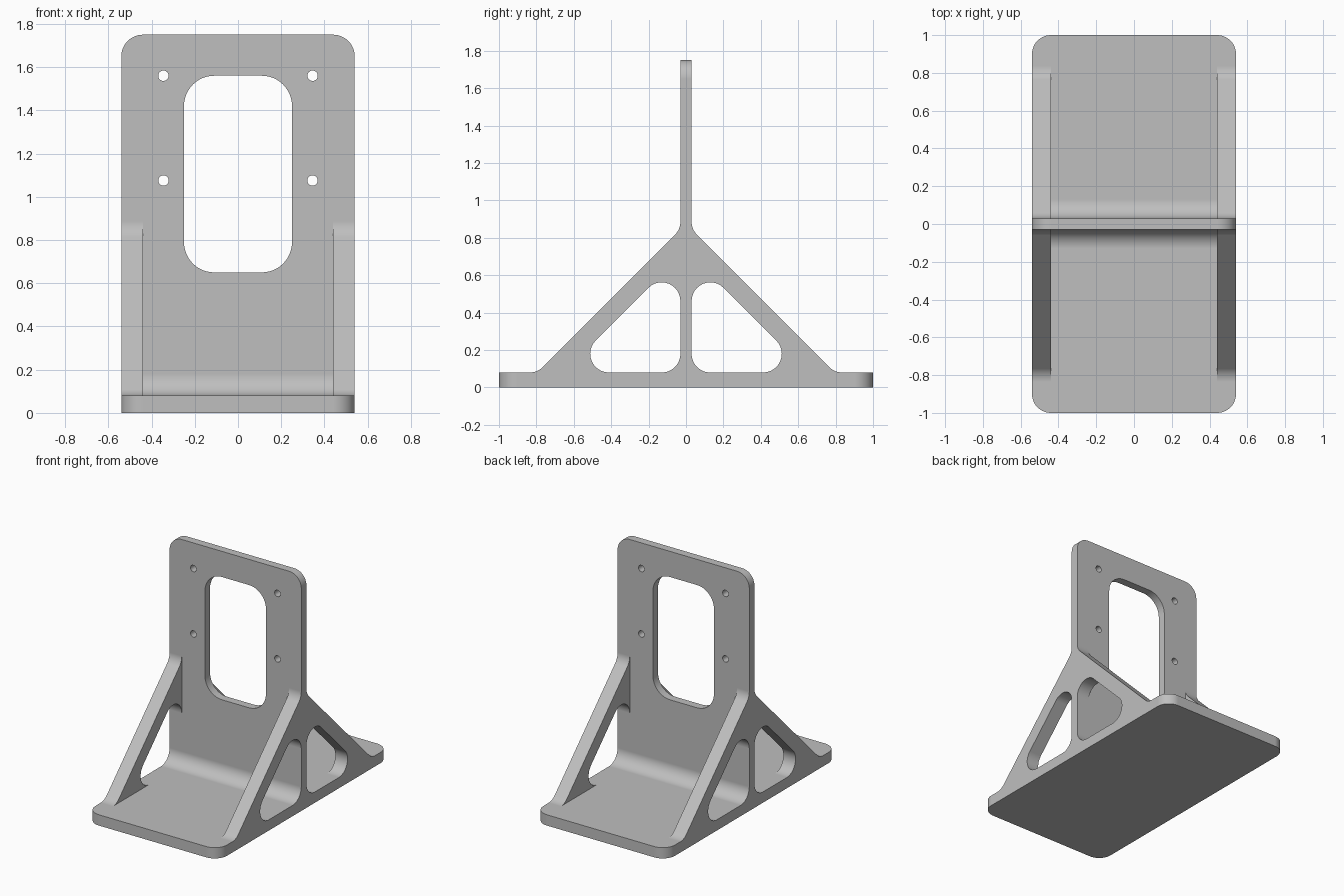
import bpy, bmesh
from math import cos, sin, pi
from mathutils import Vector

X, F, W, H, R = 0.54, 0.08, 0.03, 1.75, 0.1   # half width, floor top, half wall, height, fillet
RIB_IN = 0.44                                 # inner face of the side ribs

old = bpy.data.objects.get("Cube")
if old:
    bpy.data.objects.remove(old, do_unlink=True)

grey = bpy.data.materials.new("plain grey")
grey.use_nodes = True
grey.diffuse_color = (0.52, 0.52, 0.52, 1)
grey.node_tree.nodes["Principled BSDF"].inputs["Base Color"].default_value = (0.52, 0.52, 0.52, 1)


def rounded(points, radii, seg=12):
    """Polygon outline with each corner replaced by a tangent arc."""
    out = []
    pts = [Vector(p) for p in points]
    for i, (p, r) in enumerate(zip(pts, radii)):
        if r == 0:
            out.append(tuple(p))
            continue
        a = (pts[i - 1] - p).normalized()
        b = (pts[(i + 1) % len(pts)] - p).normalized()
        half = a.angle(b) / 2
        centre = p + (a + b).normalized() * (r / sin(half))
        start = p + a * (r * cos(half) / sin(half)) - centre
        end = p + b * (r * cos(half) / sin(half)) - centre
        sweep = start.angle(end)
        for k in range(seg + 1):
            t = k / seg
            v = (start * sin((1 - t) * sweep) + end * sin(t * sweep)) / sin(sweep)
            out.append(tuple(centre + v))
    return out


def prism(name, outline, axis, lo, hi, edit=None):
    """Extrude an outline along x or y from lo to hi."""
    bm = bmesh.new()
    place = (lambda a, b: (lo, a, b)) if axis == "x" else (lambda a, b: (a, lo, b))
    face = bm.faces.new([bm.verts.new(place(a, b)) for a, b in outline])
    ext = bmesh.ops.extrude_face_region(bm, geom=[face])
    for v in ext["geom"]:
        if isinstance(v, bmesh.types.BMVert):
            setattr(v.co, axis, hi)
    if edit:
        edit(bm)
    bmesh.ops.recalc_face_normals(bm, faces=bm.faces)
    mesh = bpy.data.meshes.new(name)
    bm.to_mesh(mesh)
    bm.free()
    mesh.materials.append(grey)
    obj = bpy.data.objects.new(name, mesh)
    bpy.context.collection.objects.link(obj)
    return obj


def round_plate_corners(bm):
    picked = []
    for e in bm.edges:
        a, b = (v.co for v in e.verts)
        if abs(a.x - b.x) > 0.01:
            continue
        base_corner = abs(a.y) > 0.99 and abs(b.y) > 0.99 and a.y * b.y > 0
        top_corner = min(a.z, b.z) > H - 0.01
        if base_corner or top_corner:
            picked.append(e)
    bmesh.ops.bevel(bm, geom=picked, offset=R, segments=12, profile=0.5, affect="EDGES")


def combine(target, tool, operation):
    bpy.context.view_layer.objects.active = target
    mod = target.modifiers.new("combine", "BOOLEAN")
    mod.operation = operation
    mod.solver = "EXACT"
    mod.object = tool
    bpy.ops.object.modifier_apply(modifier=mod.name)
    bpy.data.objects.remove(tool, do_unlink=True)


# Base plate and upright as one filleted inverted T
half = rounded([(1, 0), (1, F), (W, F), (W, H)], [0, 0, R, 0])
bracket = prism("bracket", half + [(-y, z) for y, z in reversed(half)], "x", -X, X,
                round_plate_corners)

# Diagonal side ribs, rooted slightly inside the plates
outer = rounded([(1, F), (0.795, F), (W, 0.845), (W, H)], [0, R, R, 0])[1:-1]
inner = rounded([(W, F), (0.6535, F), (W, 0.7035)], [0, R, R])[1:]
root_y, root_z = 0.01, 0.04
rib = ([(outer[0][0], root_z)] + outer + [(root_y, outer[-1][1]), (root_y, inner[-1][1])]
       + inner[::-1] + [(inner[0][0], root_z)])
for sx in (-1, 1):
    for sy in (-1, 1):
        combine(bracket, prism("rib", [(sy * y, z) for y, z in rib], "x", sx * RIB_IN, sx * X),
                "UNION")

# Large rounded opening in the upright
opening = rounded([(-0.25, 0.65), (0.25, 0.65), (0.25, 1.56), (-0.25, 1.56)], [0.14] * 4)
combine(bracket, prism("opening", opening, "y", -0.2, 0.2), "DIFFERENCE")

# Four screw holes
for x in (-0.345, 0.345):
    for z in (1.075, 1.56):
        ring = [(x + 0.024 * cos(k * pi / 16), z + 0.024 * sin(k * pi / 16)) for k in range(32)]
        combine(bracket, prism("hole", ring, "y", -0.2, 0.2), "DIFFERENCE")

# Smooth fillets, crisp edges
bpy.ops.object.select_all(action="DESELECT")
bracket.select_set(True)
bpy.context.view_layer.objects.active = bracket
bpy.ops.object.shade_smooth_by_angle(angle=pi / 6)
weighted = bracket.modifiers.new("weighted normals", "WEIGHTED_NORMAL")
weighted.keep_sharp = True
